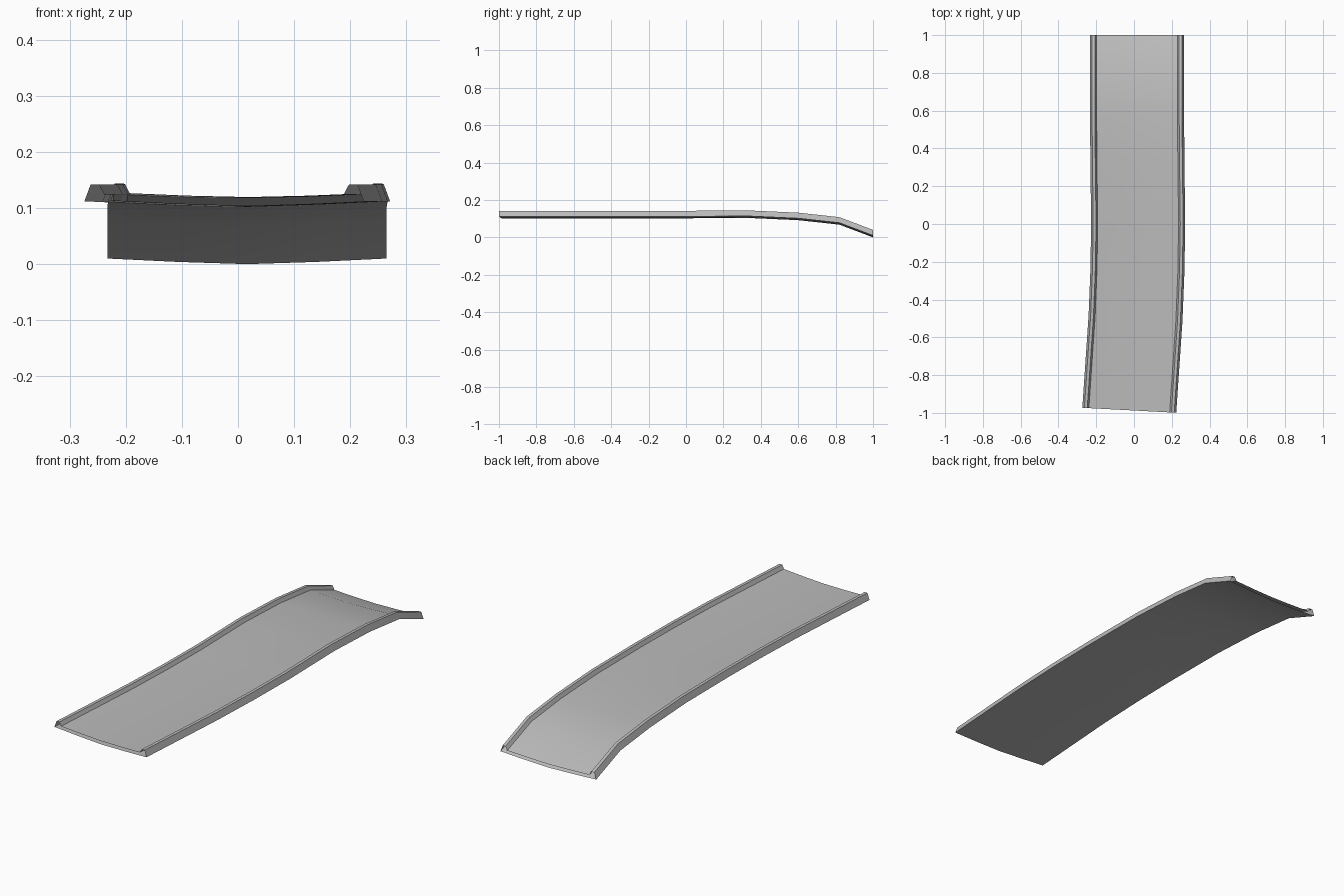
import bpy, bmesh, math
from mathutils import Vector

cube = bpy.data.objects.get("Cube")
if cube:
    bpy.data.objects.remove(cube, do_unlink=True)

grey = bpy.data.materials.new("plain grey")
grey.use_nodes = True
colour = (0.5, 0.5, 0.5, 1)
grey.diffuse_color = colour
grey.node_tree.nodes["Principled BSDF"].inputs["Base Color"].default_value = colour

# Centre line of the road, front to back: x, y, lowest z
PATH = [Vector(p) for p in (
    (-0.025, -0.986, 0.102), (0.008, -0.5, 0.102), (0.018, -0.25, 0.102),
    (0.022, 0, 0.102), (0.018, 0.33, 0.104), (0.016, 0.6, 0.092),
    (0.016, 0.82, 0.068), (0.016, 1, 0))]

# Cross-section strips: sideways offset, height
HALF = 0.249
deck = [(0.214, 0.0225), (0.107, 0.018), (0, 0.0155), (-0.107, 0.018), (-0.214, 0.0225)]
underside = [(-HALF, 0.01), (-0.125, 0.004), (0, 0), (0.125, 0.004), (HALF, 0.01)]
left_curb = [(HALF, 0.01), (0.238, 0.04), (0.223, 0.04), (0.214, 0.0225)]
right_curb = [(-s, z) for s, z in reversed(left_curb)]


def heading(i):
    """Plan angle of the path at station i."""
    if i == 0:
        return 0.053
    d = PATH[min(i + 1, len(PATH) - 1)] - PATH[i - 1]
    return math.atan2(-d.x, d.y) * -1


def sweep(name, strip):
    """Sweep an open cross-section strip along the path."""
    bm = bmesh.new()
    rows = []
    for i, p in enumerate(PATH):
        a = heading(i)
        side = Vector((math.cos(a), -math.sin(a), 0))
        rows.append([bm.verts.new(p + side * s + Vector((0, 0, z))) for s, z in strip])
    for r0, r1 in zip(rows, rows[1:]):
        for j in range(len(strip) - 1):
            bm.faces.new((r0[j], r1[j], r1[j + 1], r0[j + 1]))
    # Strips run so that the outside faces out
    for f in bm.faces:
        f.normal_update()
    mesh = bpy.data.meshes.new(name)
    bmesh.ops.reverse_faces(bm, faces=bm.faces[:])
    bm.to_mesh(mesh)
    bm.free()
    mesh.materials.append(grey)
    obj = bpy.data.objects.new(name, mesh)
    bpy.context.collection.objects.link(obj)
    bpy.ops.object.select_all(action="DESELECT")
    obj.select_set(True)
    bpy.context.view_layer.objects.active = obj
    bpy.ops.object.shade_smooth_by_angle(angle=math.radians(30))


# The ends of the hollow road section stay open
for name, strip in (("road_deck", deck), ("road_underside", underside),
                    ("left_curb", left_curb), ("right_curb", right_curb)):
    sweep(name, strip)
